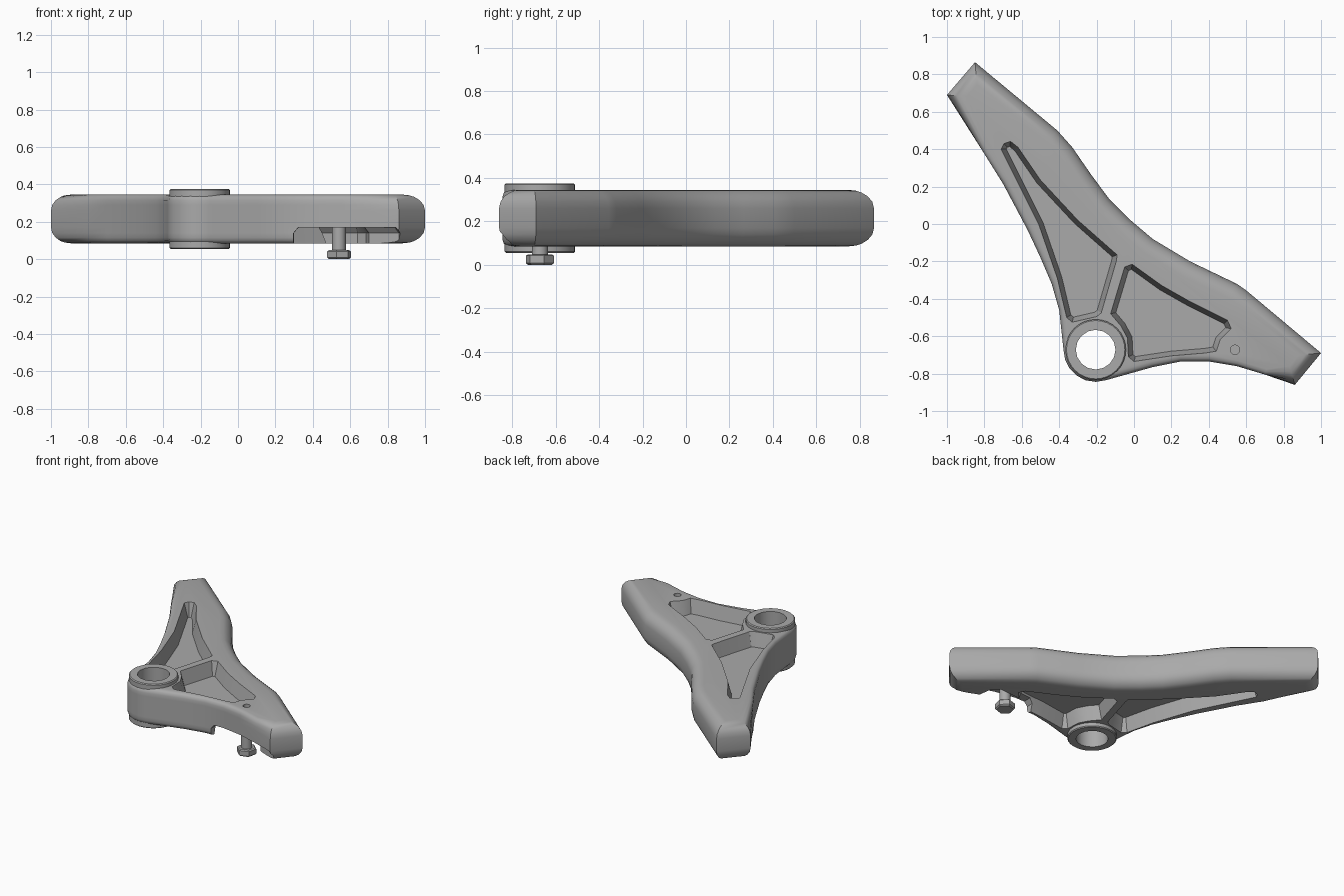
import bpy, bmesh, math
from mathutils import Vector

if "Cube" in bpy.data.objects:
    bpy.data.objects.remove(bpy.data.objects["Cube"])

metal = bpy.data.materials.new("grey_metal")
metal.use_nodes = True
COLOR = (0.4, 0.4, 0.4, 1)
metal.diffuse_color = COLOR
metal.node_tree.nodes["Principled BSDF"].inputs["Base Color"].default_value = COLOR

LOW, HIGH = 0.085, 0.345
HUB = (-0.205, -0.672)
BOLT = (0.54, -0.672)


def make_object(name, bm):
    bmesh.ops.recalc_face_normals(bm, faces=bm.faces)
    mesh = bpy.data.meshes.new(name)
    bm.to_mesh(mesh)
    bm.free()
    mesh.materials.append(metal)
    obj = bpy.data.objects.new(name, mesh)
    bpy.context.collection.objects.link(obj)
    return obj


def inward(points):
    """Mitred inward direction at each corner of a counterclockwise outline."""
    result = []
    for i, p in enumerate(points):
        a = (p - points[i - 1]).normalized()
        b = (points[(i + 1) % len(points)] - p).normalized()
        n = Vector((-a.y - b.y, a.x + b.x)).normalized()
        result.append(n / max(0.6, n.dot(Vector((-a.y, a.x)))))
    return result


def loft(name, points, levels):
    """Stack rings of an outline; each level is (z, list of insets)."""
    points = [Vector(p) for p in points]
    area = sum(points[i - 1].cross(p) for i, p in enumerate(points))
    if area < 0:
        points.reverse()
        levels = [(z, ins[::-1]) for z, ins in levels]
    dirs = inward(points)
    bm = bmesh.new()
    rings = []
    for z, insets in levels:
        rings.append([bm.verts.new((*(p + d * s), z))
                      for p, d, s in zip(points, dirs, insets)])
    for lower, upper in zip(rings, rings[1:]):
        for i in range(len(lower)):
            bm.faces.new((lower[i - 1], lower[i], upper[i], upper[i - 1]))
    bm.faces.new(rings[0])
    bm.faces.new(rings[-1])
    return make_object(name, bm)


def circle(center, radius, sides, turn=0.0):
    return [(center[0] + radius * math.cos(turn + math.tau * i / sides),
             center[1] + radius * math.sin(turn + math.tau * i / sides))
            for i in range(sides)]


def prism(name, points, *levels):
    return loft(name, points, [(z, [s] * len(points)) for z, s in levels])


def cut(target, cutter):
    cutter.hide_render = True
    mod = target.modifiers.new("cut", 'BOOLEAN')
    mod.operation, mod.object, mod.solver = 'DIFFERENCE', cutter, 'EXACT'
    bpy.context.view_layer.objects.active = target
    bpy.ops.object.modifier_apply(modifier=mod.name)
    bpy.data.objects.remove(cutter)


# Arm body: broad rounding on the back edge and ends, tight on the front
back = [(1, -0.69), (0.6, -0.355), (0.55, -0.32), (0.3, -0.2), (0.1, -0.08),
        (-0.03, 0.03), (-0.13, 0.13), (-0.23, 0.265), (-0.33, 0.41),
        (-0.41, 0.5), (-0.85, 0.865), (-1, 0.69)]
front = [(-0.8, 0.375), (-0.7, 0.215), (-0.57, -0.03), (-0.5, -0.18),
         (-0.44, -0.32), (-0.4, -0.46)]
hub_edge = [(HUB[0] - 0.172 * math.cos(a), HUB[1] - 0.172 * math.sin(a))
            for a in (math.radians(18 * i) for i in range(7))]
lower = [(0.1, -0.765), (0.25, -0.735), (0.4, -0.735), (0.55, -0.76),
         (0.7, -0.805), (0.86, -0.86)]
outline = back + front + hub_edge + lower
radii = [0.085] * len(back) + [0.03] * (len(outline) - len(back))
radii[-1] = 0.085


def rounding(h):
    return [r - math.sqrt(r * r - max(0, r - h) ** 2) for r in radii]


steps = (0, 0.004, 0.012, 0.03, 0.055, 0.085)
levels = [(LOW + h, rounding(h)) for h in steps]
levels += [(HIGH - h, rounding(h)) for h in reversed(steps)]
body = loft("arm_body", outline, levels)

# Weight-saving pockets on both faces, leaving a thin web
long_pocket = [(-0.71, 0.4), (-0.695, 0.43), (-0.66, 0.442), (-0.62, 0.41),
               (-0.5, 0.235), (-0.3, 0.02), (-0.09, -0.165), (-0.095, -0.2),
               (-0.175, -0.475), (-0.2, -0.495), (-0.33, -0.525),
               (-0.36, -0.5), (-0.41, -0.29), (-0.51, 0.0)]
short_pocket = [(-0.05, -0.23), (-0.01, -0.215), (0.15, -0.33), (0.3, -0.415),
                (0.5, -0.515), (0.52, -0.56), (0.46, -0.62), (0.44, -0.68),
                (0.38, -0.69), (0.2, -0.705), (0.0, -0.735), (-0.03, -0.71),
                (-0.035, -0.61), (-0.07, -0.545), (-0.125, -0.48)]
for pocket in (long_pocket, short_pocket):
    for surface, side in ((HIGH, 1), (LOW, -1)):
        cut(body, prism("pocket_cutter", pocket, (surface + side * 0.05, 0),
                        (surface, 0), (surface - side * 0.1, 0.025)))

# Relief under the bolt, hub bore and bolt hole
relief = [(0.29, -1), (0.3, -0.65), (0.33, -0.62), (0.64, -0.6),
          (0.685, -0.64), (0.7, -0.74), (0.86, -0.81), (0.9, -1)]
cut(body, prism("relief_cutter", relief, (0, 0), (0.14, 0), (0.17, 0.025)))
cut(body, prism("bore_cutter", circle(HUB, 0.13, 24), (0, 0), (0.5, 0)))
cut(body, prism("hole_cutter", circle(BOLT, 0.025, 12), (0.3, 0), (0.4, 0)))

# Hub bushing standing proud of both faces
bushing = prism("hub_bushing", circle(HUB, 0.162, 32), (0.055, 0.006),
                (0.061, 0), (0.369, 0), (0.375, 0.006))
cut(bushing, prism("bushing_cutter", circle(HUB, 0.106, 16), (0, 0), (0.5, 0)))

# Adjuster bolt under the short end
shaft = prism("bolt_shaft", circle(BOLT, 0.037, 16), (0.03, 0), (0.2, 0))
head = prism("bolt_head", circle(BOLT, 0.066, 6, 0.3), (0, 0.008),
             (0.008, 0), (0.042, 0), (0.048, 0.008))

# Smooth shading with crisp edges
for obj in (body, bushing, shaft, head):
    bpy.ops.object.select_all(action='DESELECT')
    obj.select_set(True)
    bpy.context.view_layer.objects.active = obj
    bpy.ops.object.shade_smooth_by_angle(angle=math.radians(32))
